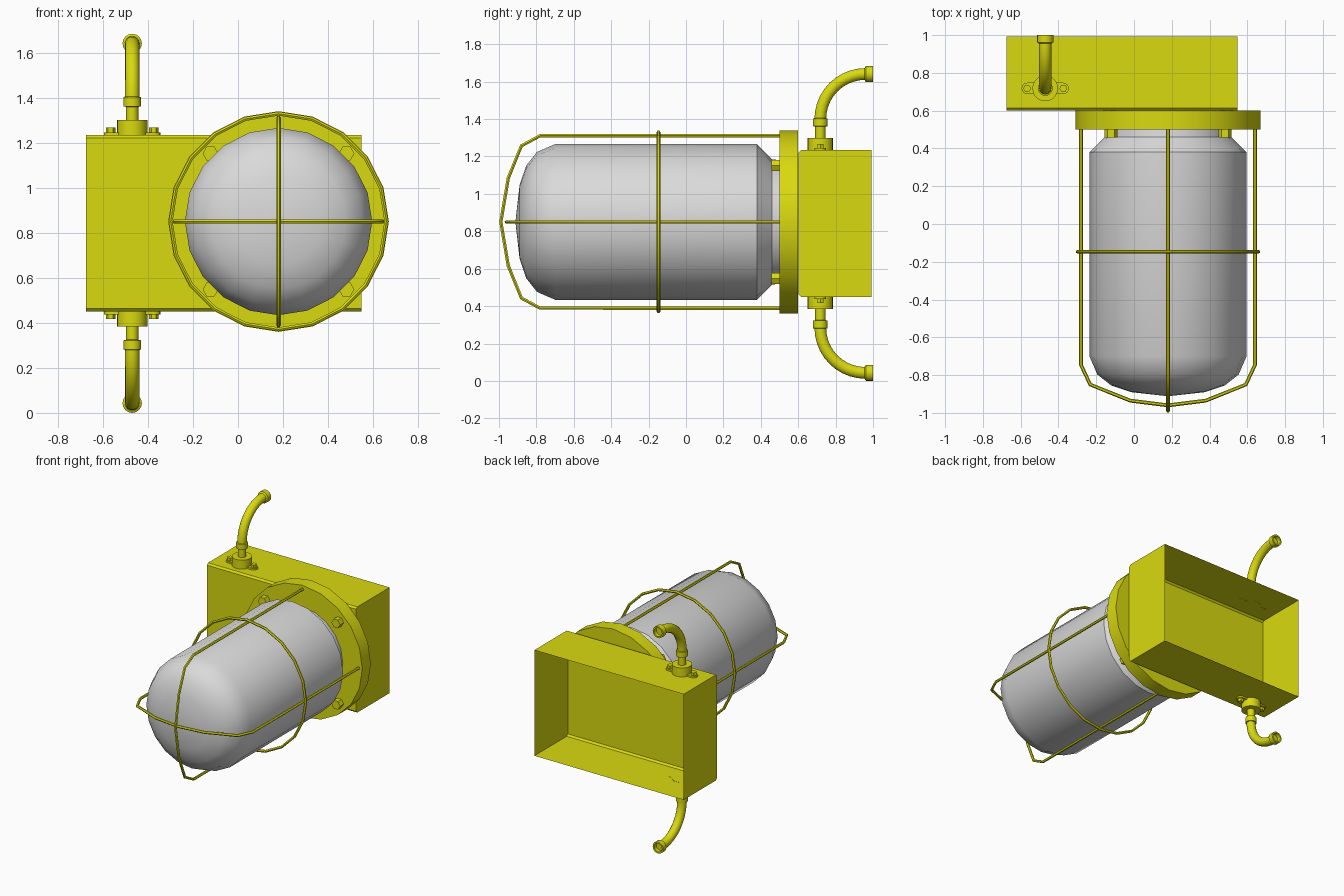
import bpy, bmesh, math
from mathutils import Vector

if "Cube" in bpy.data.objects:
    bpy.data.objects.remove(bpy.data.objects["Cube"])

CX, CZ = 0.18, 0.85          # lamp axis
PX, PY, MID = -0.47, 0.718, 0.842  # conduit axis, mirror height


def material(name, rgb):
    m = bpy.data.materials.new(name)
    m.diffuse_color = (*rgb, 1)
    m.use_nodes = True
    m.node_tree.nodes["Principled BSDF"].inputs["Base Color"].default_value = m.diffuse_color
    return m


YELLOW = material("yellow_paint", (0.70, 0.70, 0.005))
GLASS = material("frosted_glass", (0.70, 0.70, 0.70))


def smooth(ob, angle=35):
    bpy.ops.object.select_all(action='DESELECT')
    ob.select_set(True)
    bpy.context.view_layer.objects.active = ob
    bpy.ops.object.shade_smooth_by_angle(angle=math.radians(angle))


def finish(name, bm, mat, angle=None):
    bmesh.ops.recalc_face_normals(bm, faces=bm.faces)
    me = bpy.data.meshes.new(name)
    bm.to_mesh(me)
    bm.free()
    me.materials.append(mat)
    ob = bpy.data.objects.new(name, me)
    bpy.context.collection.objects.link(ob)
    if angle:
        smooth(ob, angle)
    return ob


def lathe(name, profile, origin, axis, sides, mat=YELLOW, phase=0.0, angle=35):
    """Spin (radius, height) points around a y or z axis; radius 0 closes."""
    bm = bmesh.new()
    o = Vector(origin)
    rings = []
    for r, h in profile:
        ring = []
        for i in range(1 if r == 0 else sides):
            a = 2 * math.pi * i / sides + phase
            s, c = r * math.sin(a), r * math.cos(a)
            ring.append(bm.verts.new(o + Vector((s, h, c) if axis == 'y' else (s, c, h))))
        rings.append(ring)
    for a, b in zip(rings, rings[1:]):
        for i in range(sides):
            j = (i + 1) % sides
            if len(a) == 1:
                bm.faces.new((a[0], b[i], b[j]))
            elif len(b) == 1:
                bm.faces.new((a[i], a[j], b[0]))
            else:
                bm.faces.new((a[i], a[j], b[j], b[i]))
    return finish(name, bm, mat, angle)


def rod(name, points, radius, res, cyclic=False):
    """Round bar along a polyline, turned into a mesh."""
    cu = bpy.data.curves.new(name, 'CURVE')
    cu.dimensions = '3D'
    cu.bevel_depth, cu.bevel_resolution = radius, res
    cu.use_fill_caps = not cyclic
    sp = cu.splines.new('POLY')
    sp.points.add(len(points) - 1)
    for p, co in zip(sp.points, points):
        p.co = (*co, 1)
    sp.use_cyclic_u = cyclic
    cu.materials.append(YELLOW)
    ob = bpy.data.objects.new(name, cu)
    bpy.context.collection.objects.link(ob)
    bpy.ops.object.select_all(action='DESELECT')
    ob.select_set(True)
    bpy.context.view_layer.objects.active = ob
    bpy.ops.object.convert(target='MESH')
    smooth(bpy.context.view_layer.objects.active, 40)


# Housing: sheet box open at the back, small chamfers on the front edges
bm = bmesh.new()
z0, z1, yf, yb, ch = MID - 0.392, MID + 0.392, 0.602, 0.993, 0.013
outline = [(yb, z0), (yf + ch, z0), (yf, z0 + ch), (yf, z1 - ch), (yf + ch, z1), (yb, z1)]
left, right = [[bm.verts.new((x, y, z)) for y, z in outline] for x in (-0.676, 0.549)]
for i in range(5):
    bm.faces.new((left[i], left[i + 1], right[i + 1], right[i]))
bm.faces.new(left)
bm.faces.new(right)
finish("housing_box", bm, YELLOW)

# Round mounting flange
lathe("lamp_flange", [(0, 0.50), (0.49, 0.50), (0.49, 0.60), (0, 0.60)], (CX, 0, CZ), 'y', 20)

# Glass jar
lathe("glass_globe", [(0, -0.912), (0.196, -0.89), (0.30, -0.855), (0.374, -0.797),
                      (0.416, -0.70), (0.416, 0.38), (0.335, 0.46), (0.33, 0.502)],
      (CX, 0, CZ), 'y', 20, GLASS)

# Flange bolts
for sx in (-1, 1):
    for sz in (-1, 1):
        lathe("flange_bolt", [(0, 0.458), (0.035, 0.458), (0.035, 0.502), (0, 0.502)],
              (CX + sx * 0.302, 0, CZ + sz * 0.302), 'y', 6, phase=math.pi / 2)

# Guard cage: two crossing bars and one hoop
upright = [(0.461, 0.505), (0.461, -0.78), (0.407, -0.88), (0.235, -0.95), (0, -0.99)]
level = [(0.461, 0.505), (0.461, -0.745), (0.412, -0.85), (0.20, -0.935), (0, -0.96)]


def both_sides(half):
    return half + [(-r, y) for r, y in half[-2::-1]]


rod("cage_bar_upright", [(CX, y, CZ + r) for r, y in both_sides(upright)], 0.010, 1)
rod("cage_bar_level", [(CX + r, y, CZ) for r, y in both_sides(level)], 0.010, 1)
rod("cage_hoop", [(CX + 0.479 * math.sin(i * math.pi / 10), -0.147,
                   CZ + 0.479 * math.cos(i * math.pi / 10)) for i in range(20)], 0.010, 1, True)

# Conduits above and below, mirrored about the housing's middle
for s, side in ((1, "upper"), (-1, "lower")):
    base = (PX, PY, MID)

    # Lug plate with rounded ends
    bm = bmesh.new()
    pts = []
    for e in (1, -1):
        for k in range(9):
            a = e * math.pi / 2 - math.pi / 2 + (k - 4) * math.pi / 8
            pts.append((PX + e * 0.095 + 0.03 * math.cos(a), PY + 0.03 * math.sin(a)))
    lo, hi = [[bm.verts.new((x, y, MID + s * h)) for x, y in pts] for h in (0.391, 0.404)]
    bm.faces.new(lo)
    bm.faces.new(hi)
    for i in range(len(pts)):
        j = (i + 1) % len(pts)
        bm.faces.new((lo[i], lo[j], hi[j], hi[i]))
    finish(side + "_lug_plate", bm, YELLOW, 35)

    # Boss, thin neck and collar
    prof = [(0, 0.391), (0.068, 0.391), (0.068, 0.458), (0.027, 0.458), (0.027, 0.517),
            (0.039, 0.520), (0.039, 0.560), (0.031, 0.563), (0, 0.563)]
    lathe(side + "_conduit_fitting", [(r, s * h) for r, h in prof], base, 'z', 20)

    # Lug bolts
    for e in (-1, 1):
        lathe(side + "_lug_bolt", [(r, s * h) for r, h in
              ((0, 0.40), (0.021, 0.40), (0.021, 0.425), (0, 0.425))],
              (PX + e * 0.096, PY, MID), 'z', 6, phase=math.pi / 2)

    # Elbow pipe bending back
    R, h0 = 0.241, 0.558
    arc = [(PX, PY + R - R * math.cos(t), MID + s * (h0 + R * math.sin(t)))
           for t in (k * math.pi / 20 for k in range(11))]
    rod(side + "_elbow_pipe", arc + [(PX, 0.97, MID + s * (h0 + R))], 0.032, 5)

    # Hollow end collar
    lathe(side + "_end_collar", [(0.032, 0.955), (0.043, 0.962), (0.043, 1.0), (0.032, 1.0),
                                 (0.032, 0.972), (0, 0.972)],
          (PX, 0, MID + s * (h0 + R)), 'y', 16)
